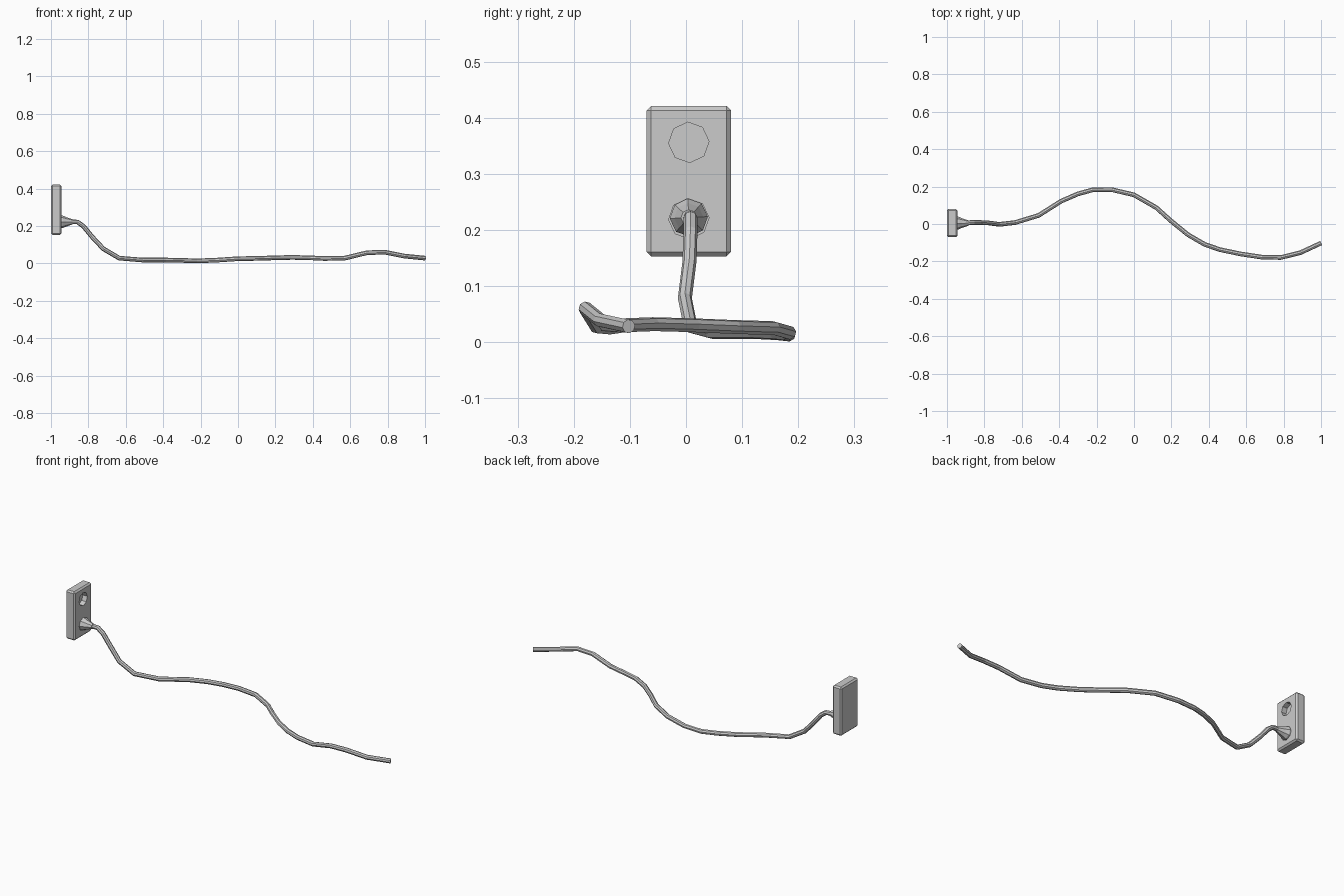
import bpy, bmesh, math
from mathutils import Matrix

if "Cube" in bpy.data.objects:
    bpy.data.objects.remove(bpy.data.objects["Cube"])

CY = 0.005  # shared centre line of the plate and plug


def link(name, bm):
    mesh = bpy.data.meshes.new(name)
    bmesh.ops.recalc_face_normals(bm, faces=bm.faces)
    bm.to_mesh(mesh)
    bm.free()
    ob = bpy.data.objects.new(name, mesh)
    bpy.context.collection.objects.link(ob)
    return ob


def lathe_x(name, profile, z, sides=8, turn=0.05):
    """Closed solid of (x, radius) rings around an axis along x."""
    bm = bmesh.new()
    rings = []
    for x, r in profile:
        rings.append([bm.verts.new((x, CY + r * math.cos(a), z + r * math.sin(a)))
                      for a in (turn + 2 * math.pi * i / sides for i in range(sides))])
    for a, b in zip(rings, rings[1:]):
        for i in range(sides):
            j = (i + 1) % sides
            bm.faces.new((a[i], a[j], b[j], b[i]))
    bm.faces.new(rings[0])
    bm.faces.new(rings[-1])
    return link(name, bm)


# Wall plate with chamfered edges
bm = bmesh.new()
bmesh.ops.create_cube(bm, size=1, matrix=Matrix.Translation((-0.972, CY, 0.287))
                      @ Matrix.Diagonal((0.056, 0.15, 0.268, 1)))
bmesh.ops.bevel(bm, geom=bm.edges[:], offset=0.008, segments=1, affect='EDGES')
plate = link("wall_plate", bm)

# Two octagonal sockets cut into the plate
for n, z in (("upper", 0.356), ("lower", 0.22)):
    cutter = lathe_x(n + "_socket_cutter", [(-0.972, 0.036), (-0.93, 0.036)], z)
    cutter.hide_render = True
    cutter.hide_set(True)
    mod = plate.modifiers.new(n + "_socket", 'BOOLEAN')
    mod.operation = 'DIFFERENCE'
    mod.solver = 'EXACT'
    mod.object = cutter

# Tapered plug seated in the lower socket
lathe_x("plug", [(-0.972, 0.034), (-0.938, 0.034), (-0.92, 0.026), (-0.885, 0.014)], 0.222)

# Cable swept along its path
path = [(-0.90, 0.007, 0.222), (-0.857, 0.008, 0.221), (-0.825, 0.008, 0.197),
        (-0.78, 0.006, 0.142), (-0.72, -0.002, 0.078), (-0.635, 0.008, 0.028),
        (-0.51, 0.046, 0.018), (-0.39, 0.122, 0.018), (-0.30, 0.161, 0.016),
        (-0.22, 0.183, 0.0135), (-0.12, 0.184, 0.017), (0.0, 0.156, 0.025),
        (0.12, 0.087, 0.027), (0.20, 0.015, 0.03), (0.29, -0.058, 0.032),
        (0.38, -0.110, 0.03), (0.46, -0.137, 0.026), (0.57, -0.16, 0.028),
        (0.69, -0.178, 0.057), (0.785, -0.179, 0.06), (0.89, -0.153, 0.039),
        (1.0, -0.102, 0.028)]
curve = bpy.data.curves.new("cable", 'CURVE')
curve.dimensions = '3D'
curve.bevel_depth = 0.0125
curve.bevel_resolution = 2
curve.use_fill_caps = True
spline = curve.splines.new('POLY')
spline.points.add(len(path) - 1)
for p, co in zip(spline.points, path):
    p.co = (*co, 1)
spline.use_smooth = False
cable = bpy.data.objects.new("cable", curve)
bpy.context.collection.objects.link(cable)
